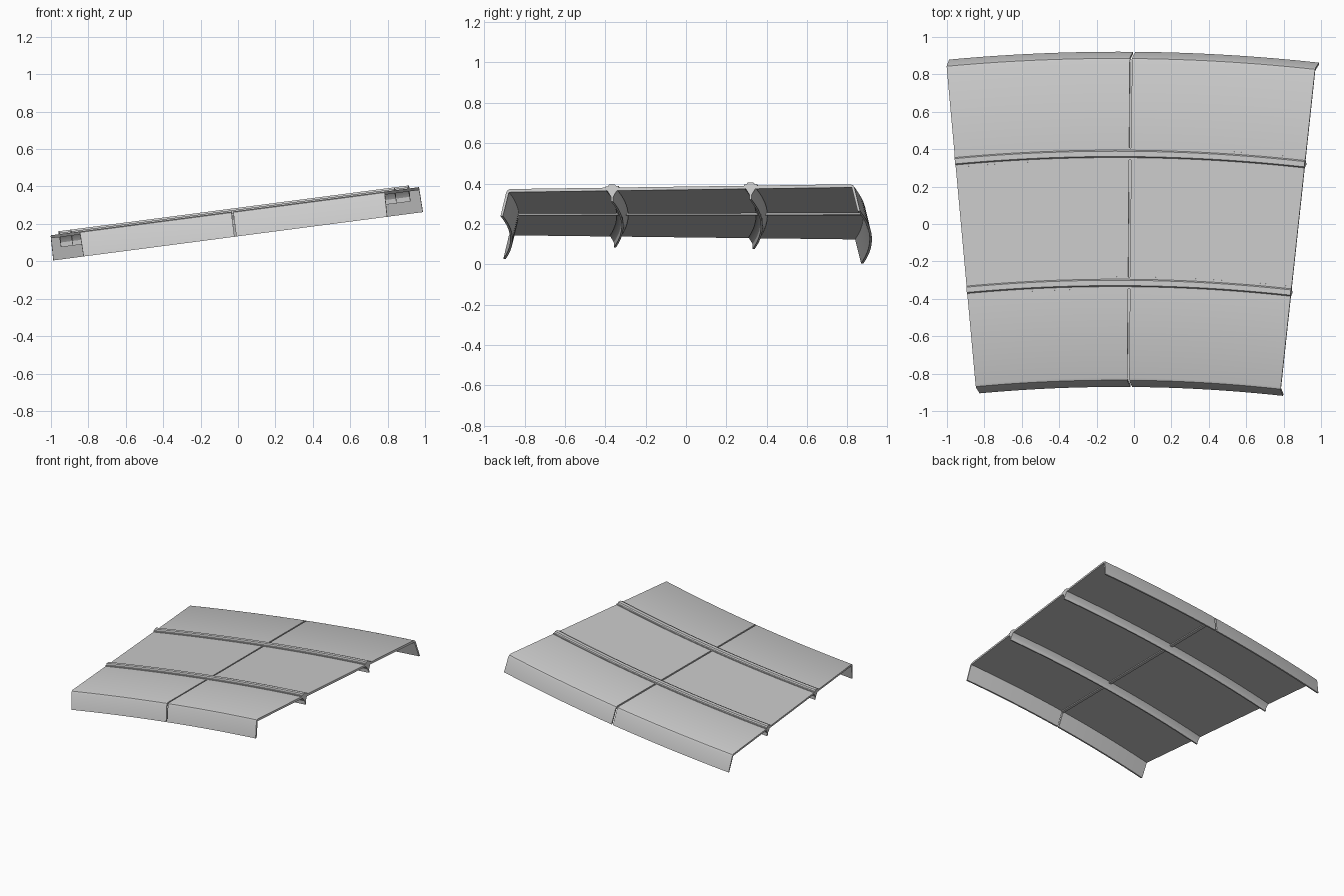
import bpy, bmesh, math
from mathutils import Matrix, Vector

cube = bpy.data.objects.get("Cube")
if cube:
    bpy.data.objects.remove(cube)

# Arc layout: the whole deck is swept about one distant centre, then tilted
CENTRE = Vector((-0.1, -9.08, 0))
START, END = -0.0915, 0.1082
MID = (START + END) / 2
GAP = 0.0006
THICK = 0.016
TILT = Matrix.Translation((0, 0, 0.27)) @ Matrix.Rotation(-0.13, 4, 'Y')

grey = bpy.data.materials.new("light_grey")
grey.use_nodes = True
colour = (0.6, 0.6, 0.6, 1)
grey.diffuse_color = colour
grey.node_tree.nodes["Principled BSDF"].inputs["Base Color"].default_value = colour


def sweep(name, profile, a0, a1, steps=12):
    """Sweep a closed (y at mid arc, height) profile along the arc."""
    bm = bmesh.new()
    rings = []
    for i in range(steps + 1):
        a = a0 + (a1 - a0) * i / steps
        ring = []
        for y, h in profile:
            r = y - CENTRE.y
            p = CENTRE + Vector((r * math.sin(a), r * math.cos(a), h))
            ring.append(bm.verts.new(TILT @ p))
        rings.append(ring)
    n = len(profile)
    for r0, r1 in zip(rings, rings[1:]):
        for j in range(n):
            k = (j + 1) % n
            bm.faces.new((r0[j], r0[k], r1[k], r1[j]))
    bm.faces.new(rings[0])
    bm.faces.new(rings[-1])
    bmesh.ops.recalc_face_normals(bm, faces=bm.faces)
    mesh = bpy.data.meshes.new(name)
    bm.to_mesh(mesh)
    bm.free()
    mesh.materials.append(grey)
    obj = bpy.data.objects.new(name, mesh)
    bpy.context.collection.objects.link(obj)
    bpy.ops.object.select_all(action='DESELECT')
    obj.select_set(True)
    bpy.context.view_layer.objects.active = obj
    bpy.ops.object.shade_smooth_by_angle(angle=math.radians(25))
    return obj


def skirted(inner, edge, side):
    """Flat plate with a rounded edge and a skirt leaning outwards."""
    return [(inner, 0), (edge - side * 0.012, 0), (edge, -0.005),
            (edge + side * 0.008, -0.018), (edge + side * 0.036, -0.135),
            (edge + side * 0.024, -0.135), (edge - side * 0.006, -THICK),
            (inner, -THICK)]


RIBS = {"back": 0.375, "front": -0.315}
HALF = 0.028

# Deck plates: three rows, split by the centre seam
rows = {
    "back_plate": skirted(RIBS["back"] + HALF, 0.885, 1),
    "middle_plate": [(RIBS["front"] + HALF, 0), (RIBS["back"] - HALF, 0),
                     (RIBS["back"] - HALF, -THICK), (RIBS["front"] + HALF, -THICK)],
    "front_plate": skirted(RIBS["front"] - HALF, -0.835, -1),
}
for name, profile in rows.items():
    sweep(name + "_right", profile, START, MID - GAP)
    sweep(name + "_left", profile, MID + GAP, END)

# Cross ribs: raised cap with a central bead above, Y-shaped web below
half_rib = [(0.033, -0.010), (0.033, 0.007), (0.020, 0.007), (0.014, 0.016)]
half_web = [(0.005, -0.070), (0.006, -0.045), (0.022, -0.018)]
for name, y in RIBS.items():
    outline = half_web + half_rib
    outline += [(-d, h) for d, h in reversed(outline)]
    sweep(name + "_rib", [(y + d, h) for d, h in outline], START, END, 24)

# Narrow backing strip under the centre seam
seam = [(-0.83, -0.010), (0.88, -0.010), (0.88, -0.024), (-0.83, -0.024)]
sweep("seam_strip", seam, MID - 0.0012, MID + 0.0012, 1)
